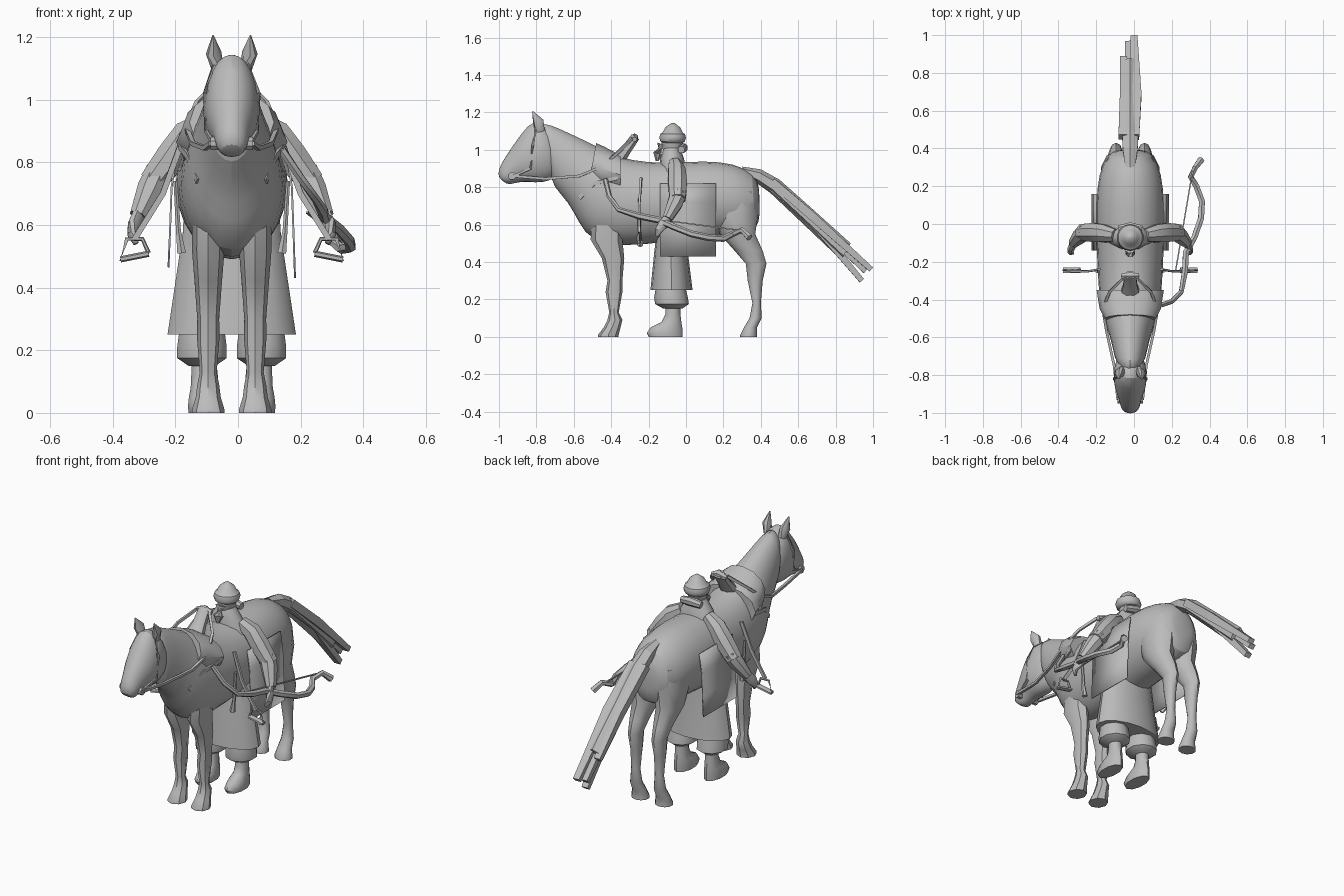
import bpy, bmesh, math
from mathutils import Vector

cube = bpy.data.objects.get("Cube")
if cube:
    bpy.data.objects.remove(cube)

CENTRE = -.02  # the animal stands slightly off the middle

grey = bpy.data.materials.new("plain grey")
grey.use_nodes = True
grey.diffuse_color = (.5, .5, .5, 1)
grey.node_tree.nodes["Principled BSDF"].inputs["Base Color"].default_value = grey.diffuse_color


def finish(name, bm, smooth=True, subdivide=0, thickness=0):
    """Turn a bmesh into a named, shaded object."""
    bmesh.ops.recalc_face_normals(bm, faces=bm.faces)
    mesh = bpy.data.meshes.new(name)
    bm.to_mesh(mesh)
    bm.free()
    mesh.materials.append(grey)
    obj = bpy.data.objects.new(name, mesh)
    bpy.context.collection.objects.link(obj)
    if thickness:
        mod = obj.modifiers.new("thickness", 'SOLIDIFY')
        mod.thickness = thickness
    if subdivide:
        mod = obj.modifiers.new("rounding", 'SUBSURF')
        mod.levels = mod.render_levels = subdivide
    if smooth:
        bpy.ops.object.select_all(action='DESELECT')
        obj.select_set(True)
        bpy.context.view_layer.objects.active = obj
        bpy.ops.object.shade_smooth_by_angle(angle=math.radians(40))
    return obj


def skin(name, rings, **options):
    """Bridge a row of rings of points into a closed surface."""
    bm = bmesh.new()
    rows = [[bm.verts.new(p) for p in ring] for ring in rings]
    count = len(rows[0])
    for low, high in zip(rows, rows[1:]):
        for i in range(count):
            j = (i + 1) % count
            bm.faces.new((low[i], low[j], high[j], high[i]))
    bm.faces.new(rows[0])
    bm.faces.new(rows[-1])
    return finish(name, bm, **options)


def loft(name, x, sections, sides=12, **options):
    """Each section: first edge (y, z), second edge (y, z), half width."""
    rings = []
    for ya, za, yb, zb, width in sections:
        a, b = Vector((x, ya, za)), Vector((x, yb, zb))
        mid, half = (a + b) / 2, (a - b) / 2
        angles = [math.tau * i / sides for i in range(sides)]
        rings.append([mid + half * math.cos(t) + Vector((width * math.sin(t), 0, 0)) for t in angles])
    return skin(name, rings, **options)


def pillar(name, x, sections, **options):
    """Upright loft; each section: height, front y, back y, half width."""
    return loft(name, x, [(front, z, back, z, w) for z, front, back, w in sections], **options)


def tube(name, points, radii, sides=8, flat=1, **options):
    """Sweep an oval along a path; flat squashes it across the path."""
    points = [Vector(p) for p in points]
    if not isinstance(radii, (list, tuple)):
        radii = [radii] * len(points)
    rings = []
    for i, p in enumerate(points):
        along = (points[min(i + 1, len(points) - 1)] - points[max(i - 1, 0)]).normalized()
        ref = Vector((0, 0, 1)) if abs(along.z) < .95 else Vector((0, 1, 0))
        u = along.cross(ref).normalized()
        v = along.cross(u)
        angles = [math.tau * (k + .5) / sides for k in range(sides)]
        rings.append([p + radii[i] * (u * math.cos(t) * flat + v * math.sin(t)) for t in angles])
    return skin(name, rings, **options)


def sided(side, points):
    """Place points given as (distance from the centre plane, y, z)."""
    return [(CENTRE + side * x, y, z) for x, y, z in points]


# Horse trunk and neck
loft("horse_body", CENTRE, [
    (.395, .8, .395, .66, .06), (.365, .88, .385, .56, .125), (.26, .935, .28, .53, .175),
    (.1, .952, .1, .52, .19), (-.1, .935, -.1, .5, .187), (-.3, .95, -.33, .47, .177),
    (-.42, 1, -.51, .5, .163), (-.5, 1.04, -.575, .6, .135), (-.6, 1.085, -.625, .71, .105),
    (-.72, 1.14, -.715, .8, .085), (-.8, 1.16, -.715, .86, .06)], subdivide=1)
# Horse head
loft("horse_head", CENTRE, [
    (-.74, 1.14, -.66, .92, .07), (-.825, 1.165, -.69, .84, .088), (-.875, 1.1, -.77, .815, .094),
    (-.925, 1.03, -.84, .825, .08), (-.97, .96, -.89, .825, .06),
    (-1.005, .9, -.93, .815, .053), (-1.005, .85, -.96, .815, .037)], subdivide=1)

for side, label in ((1, "left"), (-1, "right")):
    leg_x = CENTRE + side * .075
    # Legs with hooves
    pillar(label + "_front_leg", leg_x, [
        (.68, -.5, -.33, .05), (.52, -.51, -.34, .052), (.42, -.45, -.33, .044),
        (.3, -.42, -.34, .035), (.24, -.43, -.34, .036), (.13, -.41, -.36, .027),
        (.09, -.42, -.34, .035), (.05, -.44, -.35, .04), (.01, -.47, -.36, .052), (0, -.47, -.36, .052)], sides=8)
    pillar(label + "_hind_leg", leg_x, [
        (.78, .16, .37, .07), (.65, .14, .385, .085), (.55, .18, .37, .07), (.46, .26, .41, .047),
        (.39, .32, .43, .036), (.3, .33, .41, .03), (.18, .355, .4, .026),
        (.1, .34, .405, .034), (.05, .31, .38, .04), (.01, .29, .38, .05), (0, .29, .38, .05)], sides=10)
    # Ears
    tube(label + "_ear", sided(side, [(.045, -.78, 1.1), (.058, -.79, 1.15), (.06, -.82, 1.205)]),
         [.027, .03, .003], flat=.8)
    # Bridle, bit, reins and breast strap
    tube(label + "_cheek_strap", sided(side, [(.05, -.8, 1.12), (.086, -.82, 1.02), (.08, -.83, .9), (.058, -.92, .86)]),
         .009, sides=4)
    tube(label + "_bit", sided(side, [(.04, -.93, .86), (.068, -.93, .86)]), .022)
    tube(label + "_rein", sided(side, [(.066, -.93, .86), (.085, -.75, .845), (.125, -.57, .86),
         (.145, -.45, .91), (.11, -.36, .99), (.04, -.29, 1.06)]), .01, sides=4)
    tube(label + "_breast_strap", sided(side, [(.165, -.36, .85), (.14, -.49, .82), (.108, -.57, .74)]),
         .014, sides=4, flat=.5)
    # Stirrups and leathers
    tube(label + "_stirrup_leather", sided(side, [(.165, -.24, .85), (.22, -.25, .7), (.31, -.25, .555)]),
         .013, sides=4, flat=.6)
    arch = [(.265, .51), (.285, .555), (.335, .555), (.355, .49), (.265, .51)]
    tube(label + "_stirrup", sided(side, [(x, -.245, z) for x, z in arch]), .007, sides=6)
    tube(label + "_stirrup_tread", sided(side, [(.265, -.245, .508), (.355, -.245, .49)]), .01, flat=1.8, sides=6)
    # Girth tassel
    tube(label + "_girth_tassel", sided(side, [(.18, -.25, .74), (.17, -.25, .58), (.16, -.25, .51)]), [.007, .009, .016], sides=6)

    # Rider arms
    tube(label + "_sleeve", sided(side, [(.08, -.06, .93), (.14, -.05, .89), (.19, -.045, .82), (.255, -.045, .735)]),
         [.035, .05, .054, .046])
    tube(label + "_forearm", sided(side, [(.23, -.04, .77), (.262, -.06, .71), (.3, -.1, .63)]), [.046, .044, .028])
    tube(label + "_hand", sided(side, [(.295, -.095, .64), (.31, -.125, .6), (.318, -.145, .57), (.305, -.155, .54)]),
         [.026, .03, .022, .01], flat=.7)
    # Baggy trousers and boots
    foot_x = CENTRE + side * .095
    pillar(label + "_trouser", foot_x, [
        (.36, -.14, -.02, .06), (.27, -.16, -.005, .075), (.21, -.17, .01, .083),
        (.175, -.165, .015, .083), (.15, -.12, -.02, .045)], sides=10)
    pillar(label + "_boot", foot_x, [
        (.2, -.11, -.03, .036), (.12, -.11, -.03, .036), (.08, -.13, -.025, .038),
        (.05, -.19, -.02, .044), (.02, -.21, -.02, .047), (0, -.2, -.02, .045)], sides=10)

    # Saddle cloth panel, hanging a little lower on the left
    hem = .43 if side > 0 else .465
    drape = [(.205, hem), (.2, .58), (.195, .72), (.18, .82)]
    bm = bmesh.new()
    front, back = ([bm.verts.new((CENTRE + side * x, y, z)) for x, z in drape] for y in (-.14, .16))
    for i in range(len(drape) - 1):
        bm.faces.new((front[i], front[i + 1], back[i + 1], back[i]))
    finish(label + "_saddle_cloth", bm, thickness=.006)

# Tail made of overlapping hair strips
loft("tail", CENTRE, [
    (.3, .91, .32, .86, .03), (.4, .895, .38, .82, .045), (.5, .84, .45, .77, .05),
    (.68, .68, .63, .6, .05), (.88, .5, .83, .41, .045)], sides=6, smooth=False)
for offset, lift, reach, drop in ((-.035, .01, .88, .45), (.02, .01, .99, .36), (0, -.02, .94, .3), (-.01, 0, .96, .35)):
    x = CENTRE + offset
    tube("tail_strand", [(x, .46, .82 + lift), (x + .01, .68, .63 + lift), (x, reach, drop)],
         [.03, .032, .02], sides=4, flat=1.3, smooth=False)

# Saddle with its pommel and front rise
loft("saddle_rise", CENTRE, [
    (-.48, 1.035, -.52, .82, .135), (-.44, 1.018, -.46, .78, .162), (-.35, .97, -.35, .76, .178)])
tube("pommel", [(CENTRE, -.36, .95), (CENTRE, -.32, 1), (CENTRE, -.27, 1.07)], [.04, .03, .026], flat=1.3)
tube("pommel_cap", [(CENTRE - .045, -.275, 1.055), (CENTRE, -.275, 1.065), (CENTRE + .045, -.275, 1.055)],
     [.014, .022, .014], sides=6)

# Rider coat, skirt and collar
pillar("coat", CENTRE, [
    (.5, -.16, -.01, .16), (.7, -.15, -.01, .15), (.86, -.13, 0, .14),
    (.95, -.14, -.01, .09), (1.01, -.12, -.03, .05)])
pillar("coat_skirt", CENTRE, [
    (.62, -.15, 0, .15), (.45, -.17, .01, .175), (.25, -.19, .035, .205)], sides=16)
tube("collar", [(CENTRE - .06, -.025, 1), (CENTRE, -.015, 1.01), (CENTRE + .06, -.025, 1)], [.02, .026, .02])
# Rider head, beard and fur hat
pillar("rider_head", CENTRE, [
    (.98, -.11, -.04, .035), (1.01, -.13, -.02, .045), (1.06, -.13, -.01, .05)])
tube("beard", [(CENTRE, -.13, 1.03), (CENTRE, -.15, .98), (CENTRE, -.155, .94)], [.028, .028, .008])
pillar("fur_hat", CENTRE, [
    (1.035, -.12, -.02, .05), (1.045, -.137, -.006, .065), (1.065, -.143, 0, .071), (1.085, -.137, -.006, .065),
    (1.09, -.127, -.016, .056), (1.12, -.11, -.032, .04), (1.142, -.08, -.06, .01)], sides=14)

# Bow and string on the left side
bow = [(.14, -.43, .84), (.2, -.41, .75), (.25, -.36, .68), (.27, -.25, .645), (.275, -.15, .625), (.32, -.07, .59),
       (.355, .03, .55), (.36, .12, .53), (.33, .2, .525), (.3, .25, .55), (.325, .3, .57), (.355, .34, .53)]
tube("bow", bow, [.014] * 3 + [.018] * 6 + [.016] * 2 + [.02], sides=6)
tube("bow_string", [(.31, .28, .57), (.22, -.25, .64)], .005, sides=4)
